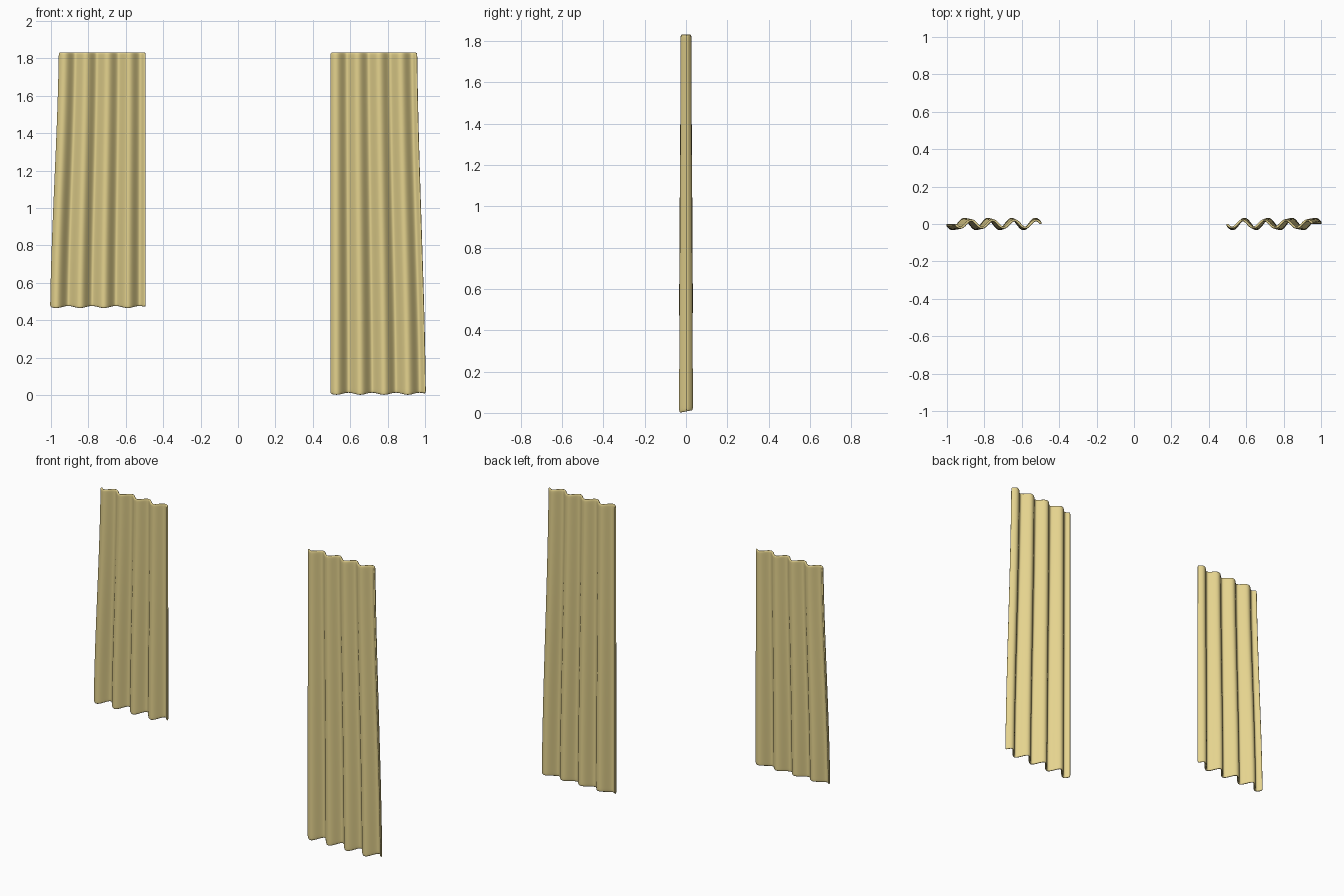
import bpy, math

if "Cube" in bpy.data.objects:
    bpy.data.objects.remove(bpy.data.objects["Cube"])

mat = bpy.data.materials.new("cream_fabric")
mat.diffuse_color = (0.78, 0.65, 0.27, 1)
mat.use_nodes = True
mat.node_tree.nodes["Principled BSDF"].inputs["Base Color"].default_value = mat.diffuse_color

FOLDS, COLS = 4, 40
X_IN, W_TOP, W_BOT = 0.495, 0.462, 0.508
Z_TOP = 1.832


def smooth(t):
    return t * t * (3 - 2 * t) * 0.6 + t * 0.4


def curtain(name, side, z_bottom):
    # rows are tighter near both hems so the rims round off softly
    rows = [0, 0.012] + [i / 16 for i in range(1, 16)] + [0.988, 1]
    verts, faces = [], []
    for t in rows:                      # t = 0 at top, 1 at the lower hem
        s = smooth(t)
        width = W_TOP + (W_BOT - W_TOP) * s
        amp = 0.021 + 0.008 * s
        for c in range(COLS + 1):
            u = c / COLS
            y = -side * amp * math.sin(2 * math.pi * FOLDS * u)
            z = Z_TOP + (z_bottom - Z_TOP) * t + 0.2 * y * t ** 8
            verts.append((side * (X_IN + width * u), y, z))
    n = COLS + 1
    for r in range(len(rows) - 1):
        for c in range(COLS):
            a = r * n + c
            quad = (a, a + n, a + n + 1, a + 1)
            faces.append(quad if side > 0 else quad[::-1])
    mesh = bpy.data.meshes.new(name)
    mesh.from_pydata(verts, [], faces)
    mesh.shade_smooth()
    mesh.materials.append(mat)
    ob = bpy.data.objects.new(name, mesh)
    bpy.context.collection.objects.link(ob)
    # cloth thickness, then soft rounded rims
    sol = ob.modifiers.new("thickness", "SOLIDIFY")
    sol.thickness, sol.offset = 0.013, 0
    sub = ob.modifiers.new("soften", "SUBSURF")
    sub.levels = sub.render_levels = 2
    return ob


# short curtain on the left, long curtain on the right
curtain("short_curtain", -1, 0.470)
curtain("long_curtain", 1, 0.006)
